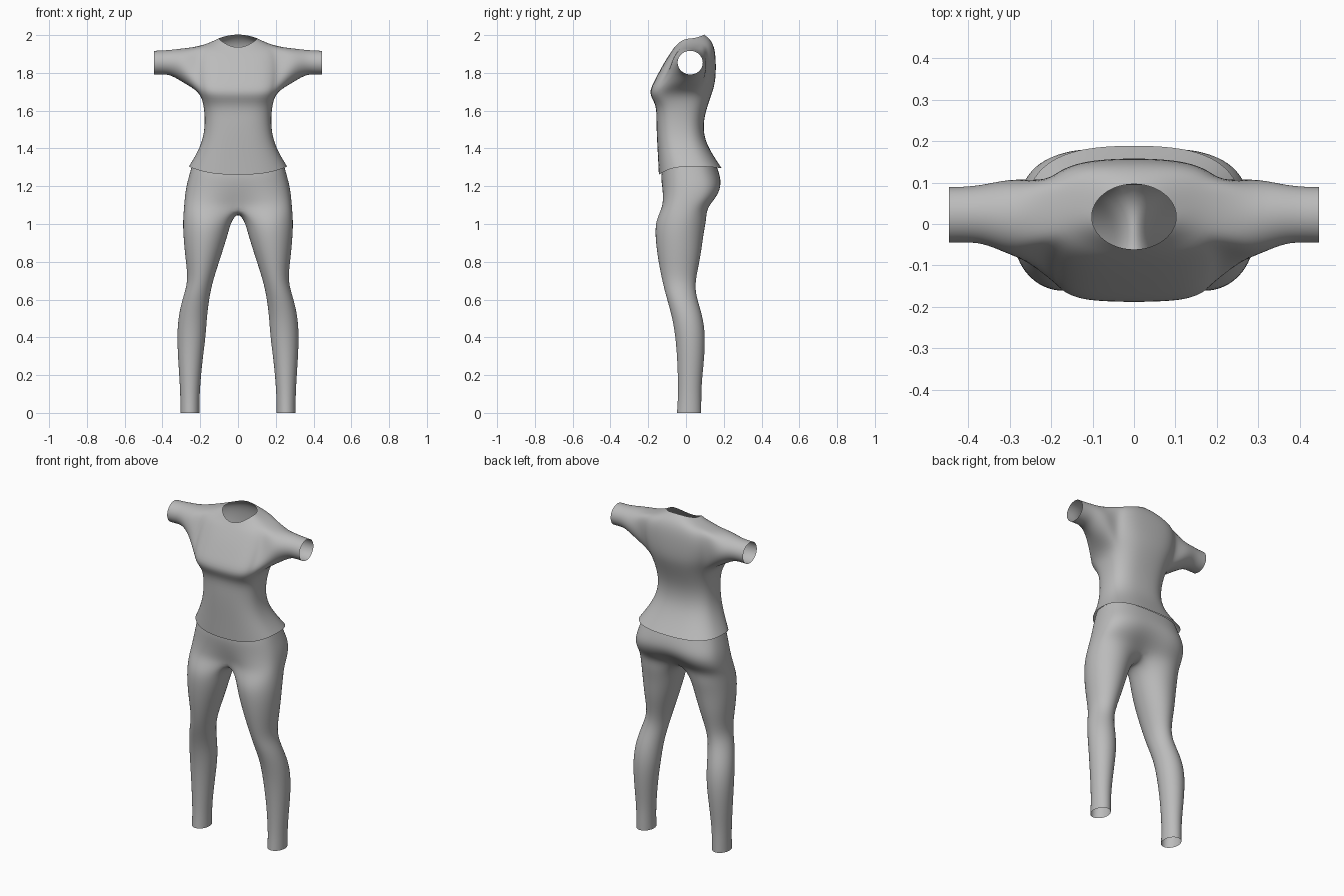
import bpy, bmesh, math

if "Cube" in bpy.data.objects:
    bpy.data.objects.remove(bpy.data.objects["Cube"])

cloth = bpy.data.materials.new("grey cloth")
cloth.diffuse_color = (0.5, 0.5, 0.5, 1)
cloth.use_nodes = True
cloth.node_tree.nodes["Principled BSDF"].inputs["Base Color"].default_value = cloth.diffuse_color

COLS = 12  # faces from front centre round the side to back centre


def half_ring(bm, rx, yf, yb, zf, zs, zb, pf=0.8, pb=0.8, dip=0.0):
    """Right half of a horizontal section; dip pulls the centre line inwards."""
    cy, ry = (yf + yb) / 2, (yb - yf) / 2
    ring = []
    for i in range(COLS + 1):
        a = -math.pi / 2 + math.pi * i / COLS
        c, s = max(0.0, math.cos(a)), math.sin(a)
        if i in (0, COLS):
            c = 0.0
        p = pf if s < 0 else pb
        x = rx * c ** p
        y = ry * math.copysign(abs(s) ** p, s) * (1 - dip * (1 - x / rx) ** 2)
        z = zs + ((zf if s < 0 else zb) - zs) * s * s
        ring.append(bm.verts.new((x, cy + y, z)))
    return ring


def bridge(bm, a, b, closed=False, skip=()):
    n = len(a)
    for i in range(n if closed else n - 1):
        if i not in skip:
            j = (i + 1) % n
            bm.faces.new((a[i], a[j], b[j], b[i]))


def finish(bm, name):
    bmesh.ops.recalc_face_normals(bm, faces=bm.faces)
    me = bpy.data.meshes.new(name)
    bm.to_mesh(me)
    bm.free()
    me.materials.append(cloth)
    ob = bpy.data.objects.new(name, me)
    bpy.context.collection.objects.link(ob)
    mirror = ob.modifiers.new("mirror", 'MIRROR')
    mirror.use_clip = True
    mirror.merge_threshold = 0.0005
    sub = ob.modifiers.new("smooth", 'SUBSURF')
    sub.levels = sub.render_levels = 2
    for f in me.polygons:
        f.use_smooth = True


# Shirt body: hem, waist, bust, shoulders, neck opening
bm = bmesh.new()
body = [
    (.262, -.145, .190, 1.26, 1.305, 1.295, .75, .75),
    (.215, -.150, .133, 1.37, 1.38, 1.38, .75, .75),
    (.183, -.155, .095, 1.46, 1.46, 1.46, .75, .75),
    (.175, -.158, .093, 1.55, 1.55, 1.55, .75, .75),
    (.183, -.157, .118, 1.635, 1.635, 1.635, .65, .75),
    (.205, -.202, .142, 1.69, 1.70, 1.70, .5, .75),
    (.225, -.167, .158, 1.76, 1.76, 1.76, .55, .75),
    (.235, -.125, .160, 1.84, 1.84, 1.85, .65, .7),
    (.225, -.090, .154, 1.895, 1.938, 1.925, .75, .7),
    (.160, -.073, .134, 1.92, 1.955, 1.975, .85, .8),
    (.103, -.062, .097, 1.935, 1.982, 2.003, 1, 1),
]
rings = [half_ring(bm, *r) for r in body]
LO, HI, C0, C1 = 5, 8, 4, 8  # rows and columns left open for the arm
for k in range(len(rings) - 1):
    bridge(bm, rings[k], rings[k + 1], skip=range(C0, C1) if LO <= k < HI else ())

# Sleeve, grown from the arm opening
loop = [rings[LO][c] for c in range(C0, C1 + 1)]
loop += [rings[r][C1] for r in range(LO + 1, HI)]
loop += [rings[HI][c] for c in range(C1, C0 - 1, -1)]
loop += [rings[r][C0] for r in range(HI - 1, LO, -1)]
for x, cy, ry, cz, rz in [(.285, .015, .100, 1.838, .095),
                          (.355, .024, .074, 1.856, .068),
                          (.400, .023, .069, 1.855, .065),
                          (.446, .022, .069, 1.854, .065)]:
    ring = []
    for i in range(len(loop)):
        a = -math.pi / 2 + (i - 2) * math.tau / len(loop)
        ring.append(bm.verts.new((x, cy + ry * math.cos(a), cz + rz * math.sin(a))))
    bridge(bm, loop, ring, closed=True)
    loop = ring
finish(bm, "shirt")

# Trousers: hips
bm = bmesh.new()
hips = [
    (.243, -.128, .160, 1.285, 1.32, 1.315, .75, .75, 0),
    (.258, -.134, .180, 1.25, 1.265, 1.26, .75, .75, 0),
    (.276, -.135, .197, 1.19, 1.20, 1.20, .75, .7, .06),
    (.284, -.142, .180, 1.13, 1.14, 1.14, .75, .7, .22),
    (.288, -.152, .135, 1.085, 1.085, 1.085, .75, .75, .42),
]
rings = [half_ring(bm, *r) for r in hips]
for a, b in zip(rings, rings[1:]):
    bridge(bm, a, b)

# Crotch seam closes the half ring into a leg opening
front, back = rings[-1][0].co, rings[-1][-1].co
seam = []
for t in (.25, .5, .75):
    p = back.lerp(front, t)
    seam.append(bm.verts.new((0, p.y, p.z - .025)))
loop = rings[-1] + seam

# Leg sections: height, inner x, outer x, front y, back y
legs = [
    (1.02, .034, .292, -.160, .108), (.94, .055, .290, -.164, .091),
    (.82, .093, .279, -.150, .077), (.70, .133, .263, -.126, .048),
    (.62, .150, .289, -.106, .052), (.52, .164, .315, -.076, .087),
    (.41, .170, .323, -.056, .103), (.28, .188, .317, -.046, .096),
    (.15, .200, .308, -.042, .082), (.07, .204, .305, -.043, .081),
    (0, .204, .305, -.048, .081),
]
for z, xi, xo, yf, yb in legs:
    ring = []
    for i in range(16):
        a = math.radians(-135 + 22.5 * i)
        ring.append(bm.verts.new(((xi + xo) / 2 + (xo - xi) / 2 * 1.02 * math.cos(a),
                                  (yf + yb) / 2 + (yb - yf) / 2 * 1.02 * math.sin(a), z)))
    bridge(bm, loop, ring, closed=True)
    loop = ring
finish(bm, "trousers")
